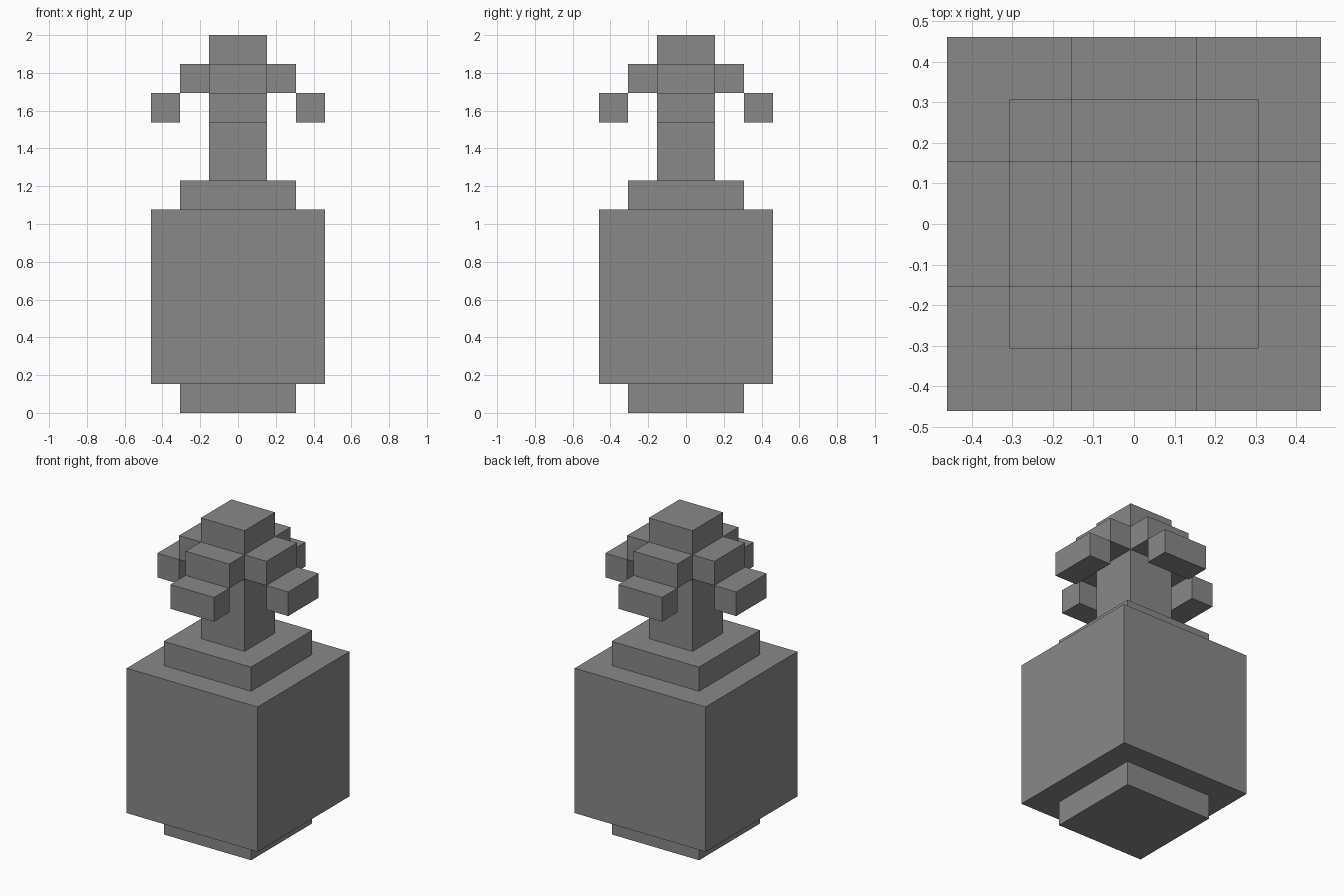
import bpy
import bmesh
from mathutils import Matrix

# Remove the default cube
cube = bpy.data.objects.get("Cube")
if cube:
    bpy.data.objects.remove(cube, do_unlink=True)

U = 2 / 13  # one block unit; the model is 13 blocks tall

# Single flat grey
grey = bpy.data.materials.new("stone_grey")
grey.use_nodes = True
colour = (0.25, 0.25, 0.25, 1)
grey.diffuse_color = colour
grey.node_tree.nodes["Principled BSDF"].inputs["Base Color"].default_value = colour


def block(name, size, bottom, x=0, y=0):
    """Box of a given size in block units, standing at height bottom."""
    bm = bmesh.new()
    bmesh.ops.create_cube(bm, size=1)
    place = Matrix.Translation((x, y, bottom + size[2] / 2))
    bm.transform(Matrix.Scale(U, 4) @ place @ Matrix.Diagonal((*size, 1)))
    mesh = bpy.data.meshes.new(name)
    bm.to_mesh(mesh)
    bm.free()
    mesh.materials.append(grey)
    obj = bpy.data.objects.new(name, mesh)
    bpy.context.collection.objects.link(obj)
    return obj


# Stacked body
block("base", (4, 4, 1), 0)
block("body", (6, 6, 6), 1)
block("neck", (4, 4, 1), 7)
block("stem", (2, 2, 5), 8)

# Four drooping arms, each a shoulder block and a lower tip block
for side, dx, dy in (("left", 1, 0), ("right", -1, 0), ("front", 0, -1), ("back", 0, 1)):
    size = (1, 2, 1) if dx else (2, 1, 1)
    block(side + "_shoulder", size, 11, dx * 1.5, dy * 1.5)
    block(side + "_tip", size, 10, dx * 2.5, dy * 2.5)
